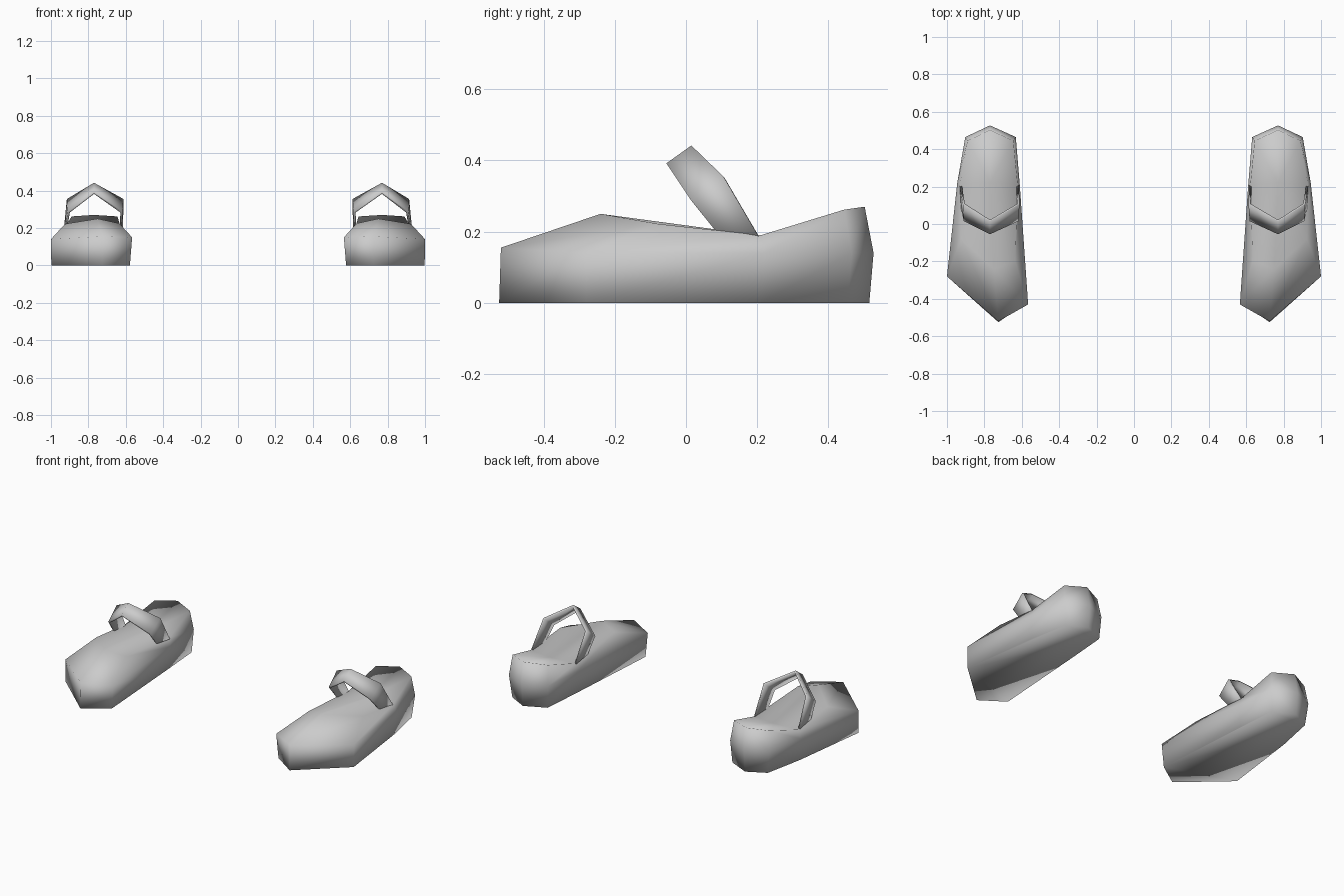
import bpy, bmesh

cube = bpy.data.objects.get("Cube")
if cube:
    bpy.data.objects.remove(cube, do_unlink=True)

# One plain grey for everything
grey = bpy.data.materials.new("light_grey")
grey.use_nodes = True
grey.diffuse_color = (0.6, 0.6, 0.6, 1)
grey.node_tree.nodes["Principled BSDF"].inputs["Base Color"].default_value = (0.6, 0.6, 0.6, 1)


def make_object(name, bm, side):
    """Finish a part built on +x; side -1 mirrors it across x = 0."""
    for v in bm.verts:
        v.co.x *= side
    bmesh.ops.recalc_face_normals(bm, faces=bm.faces)
    for f in bm.faces:
        f.smooth = True
    mesh = bpy.data.meshes.new(name)
    bm.to_mesh(mesh)
    bm.free()
    mesh.materials.append(grey)
    obj = bpy.data.objects.new(name, mesh)
    bpy.context.collection.objects.link(obj)
    return obj


# Outline rings: toe, outer front, outer middle, outer heel, heel,
# inner heel, inner middle, inner front
SOLE = [(.725, -.525, 0), (.998, -.28, 0), (.935, .21, 0), (.885, .455, 0),
        (.77, .515, 0), (.64, .455, 0), (.62, .2, 0), (.578, -.425, 0)]
BELLY = [(.725, -.52, .155), (1.0, -.28, .14), (.945, .22, .14), (.902, .465, .14),
         (.77, .527, .14), (.632, .465, .14), (.61, .2, .14), (.566, -.43, .15)]
RIM = [(.75, -.24, .25), (.925, -.08, .222), (.93, .21, .19), (.89, .445, .262),
       (.77, .502, .27), (.645, .445, .262), (.622, .21, .19), (.635, -.2, .225)]
INSTEP = (.77, .22, .188)


def shoe_body(name, side):
    bm = bmesh.new()
    rings = [[bm.verts.new(p) for p in ring] for ring in (SOLE, BELLY, RIM)]
    bm.faces.new(rings[0])
    for low, high in zip(rings, rings[1:]):
        for i in range(8):
            j = (i + 1) % 8
            bm.faces.new((low[i], low[j], high[j], high[i]))
    # Vamp and footbed fan out from the instep
    middle = bm.verts.new(INSTEP)
    for i in range(8):
        bm.faces.new((rings[2][i], rings[2][(i + 1) % 8], middle))
    return make_object(name, bm, side)


# Strap edges, from outer foot over the peak to inner foot
STRAP_FRONT = [(.925, .085, .20), (.91, .015, .287), (.77, -.055, .392),
               (.618, .015, .287), (.62, .085, .20)]
STRAP_BACK = [(.932, .205, .185), (.915, .105, .355), (.77, .015, .442),
              (.612, .105, .355), (.615, .205, .185)]


def strap(name, side):
    bm = bmesh.new()
    front = [bm.verts.new(p) for p in STRAP_FRONT]
    back = [bm.verts.new(p) for p in STRAP_BACK]
    for i in range(4):
        bm.faces.new((front[i], front[i + 1], back[i + 1], back[i]))
    # Make the band face outward, away from the foot
    bmesh.ops.recalc_face_normals(bm, faces=bm.faces)
    obj = make_object(name, bm, side)
    if sum(p.normal.z for p in obj.data.polygons) < 0:
        obj.data.flip_normals()
    thick = obj.modifiers.new("thickness", 'SOLIDIFY')
    thick.thickness = 0.012
    thick.offset = -1
    return obj


for label, side in (("left", 1), ("right", -1)):
    shoe_body(label + "_shoe", side)
    strap(label + "_strap", side)
